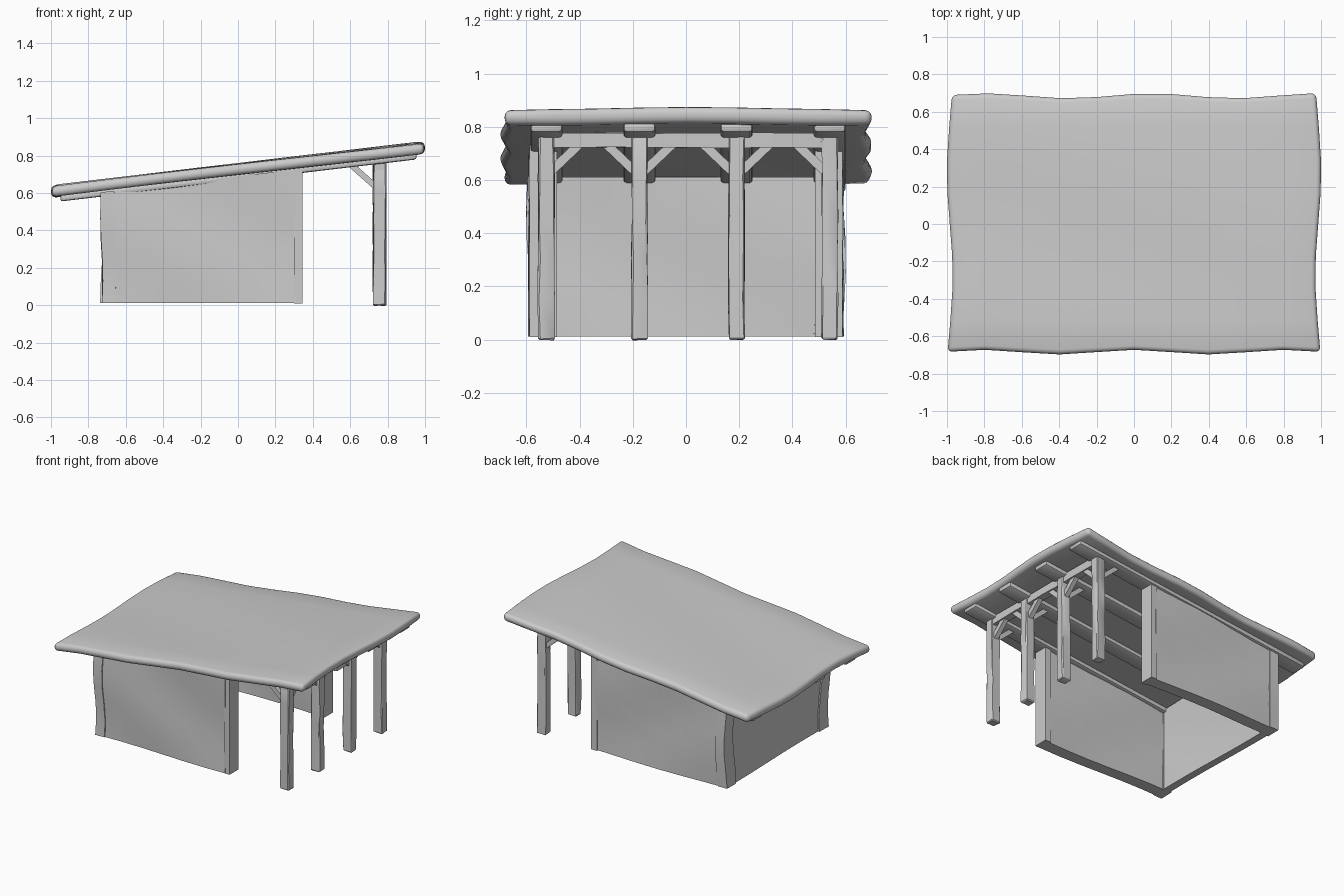
import bpy, bmesh, math, random
from mathutils import Vector

random.seed(4)
cube = bpy.data.objects.get("Cube")
if cube:
    bpy.data.objects.remove(cube)

SLOPE = 0.118
grey = bpy.data.materials.new("plain grey")
grey.use_nodes = True
COLOUR = (0.6, 0.6, 0.6, 1)
grey.diffuse_color = COLOUR
grey.node_tree.nodes["Principled BSDF"].inputs["Base Color"].default_value = COLOUR


def box(name, lo, hi, cuts=(1, 1, 1), warp=None, bevel=0.0, segments=1, angle=30):
    """Box between two corners, sliced along each axis and bent by a warp function."""
    bm = bmesh.new()
    bmesh.ops.create_cube(bm, size=1)
    lo, hi = Vector(lo), Vector(hi)
    for v in bm.verts:
        v.co = Vector(lo[i] + (hi[i] - lo[i]) * (v.co[i] + 0.5) for i in range(3))
    if bevel:
        bmesh.ops.bevel(bm, geom=bm.edges[:], offset=bevel, segments=segments,
                        profile=0.5, affect='EDGES')
    for axis in range(3):
        normal = [int(axis == i) for i in range(3)]
        for k in range(1, cuts[axis]):
            point = lo.lerp(hi, k / cuts[axis])
            bmesh.ops.bisect_plane(bm, geom=bm.verts[:] + bm.edges[:] + bm.faces[:],
                                   plane_co=point, plane_no=normal)
    if warp:
        for v in bm.verts:
            v.co = warp(v.co.copy())
    bmesh.ops.recalc_face_normals(bm, faces=bm.faces[:])
    mesh = bpy.data.meshes.new(name)
    bm.to_mesh(mesh)
    bm.free()
    mesh.materials.append(grey)
    obj = bpy.data.objects.new(name, mesh)
    bpy.context.collection.objects.link(obj)
    bpy.ops.object.select_all(action='DESELECT')
    obj.select_set(True)
    bpy.context.view_layer.objects.active = obj
    bpy.ops.object.shade_smooth_by_angle(angle=math.radians(angle))
    return obj


def slanted(co):
    co.z += SLOPE * co.x
    return co


def rough(amount):
    def warp(co):
        return co + Vector(random.uniform(-amount, amount) for _ in range(3)) * Vector((1, 1, 0)).length / 1.4
    return warp


def strut(name, start, end, width):
    """Square timber laid between two points."""
    start, end = Vector(start), Vector(end)
    run = end - start
    obj = box(name, (-width / 2, -width / 2, 0), (width / 2, width / 2, run.length))
    obj.location = start
    obj.rotation_euler = run.to_track_quat('Z', 'X').to_euler()


# Roof: thick slanted sheet with rolled, wavy edges
def roof_warp(co):
    x, y = co.x, co.y
    rim = max(0, abs(y) - 0.5) / 0.18
    co.x += x * 0.016 * math.sin(y * 5.7)
    if y > 0:
        co.y += 0.013 * rim * math.sin(7 * x + 0.9)
    else:
        co.y -= 0.012 * rim * -math.cos(7.9 * x)
    co.z += 0.004 * math.sin(6 * y + 2 * x) - (0.006 * rim if co.z > 0.72 else 0)
    return slanted(co)


box("roof", (-0.985, -0.685, 0.695), (0.985, 0.685, 0.757), (10, 8, 1),
    roof_warp, bevel=0.024, segments=3, angle=60)


# Walls: thick, softly bulging, cut to the roof slope
def wall_warp(co):
    x, y, z = co
    top = 0.69 + SLOPE * x
    co.z = 0.012 + z * (top - 0.012)
    wave = 0.009 * math.sin(9 * co.z + 5 * x + 4 * y)
    if abs(y) > 0.47:
        co.y += wave
    if x < -0.6:
        co.x += wave * 0.8
    return co


for side, label in ((1, "left"), (-1, "right")):
    ys = sorted((side * 0.495, side * 0.585))
    box(label + "_wall", (-0.715, ys[0], 0), (0.31, ys[1], 1), (6, 1, 5), wall_warp, angle=40)
    ys = sorted((side * 0.485, side * 0.588))
    box(label + "_wall_end_post", (0.30, ys[0], 0), (0.345, ys[1], 1), (1, 1, 4),
        lambda co: Vector((co.x, co.y, 0.01 + co.z * (0.68 + SLOPE * co.x))))
    ys = sorted((side * 0.49, side * 0.592))
    box(label + "_corner_post", (-0.73, ys[0], 0), (-0.66, ys[1], 1), (1, 1, 5), wall_warp)
box("back_wall", (-0.72, -0.57, 0), (-0.665, 0.57, 1), (1, 8, 5), wall_warp, angle=40)

# Porch posts, rafters and braces
POSTS = (-0.525, -0.175, 0.19, 0.54)
for i, y in enumerate(POSTS, 1):
    box(f"porch_post_{i}", (0.722, y - 0.03, 0), (0.792, y + 0.03, 0.765), (1, 1, 5),
        rough(0.003), bevel=0.005)
    box(f"rafter_{i}", (-0.95, y - 0.06, 0.667), (0.955, y + 0.06, 0.702), (8, 1, 1),
        slanted, bevel=0.012, segments=2)
    strut(f"rafter_brace_{i}", (0.735, y, 0.635), (0.605, y, 0.75), 0.032)
    for step in (-1, 1):
        if POSTS[0] < y + step * 0.1 < POSTS[-1]:
            strut(f"beam_brace_{i}_{'a' if step < 0 else 'b'}",
                  (0.757, y + step * 0.02, 0.635), (0.757, y + step * 0.125, 0.735), 0.034)
box("porch_beam", (0.73, POSTS[0] - 0.03, 0.722), (0.785, POSTS[-1] + 0.03, 0.777), (1, 8, 1),
    rough(0.002))
